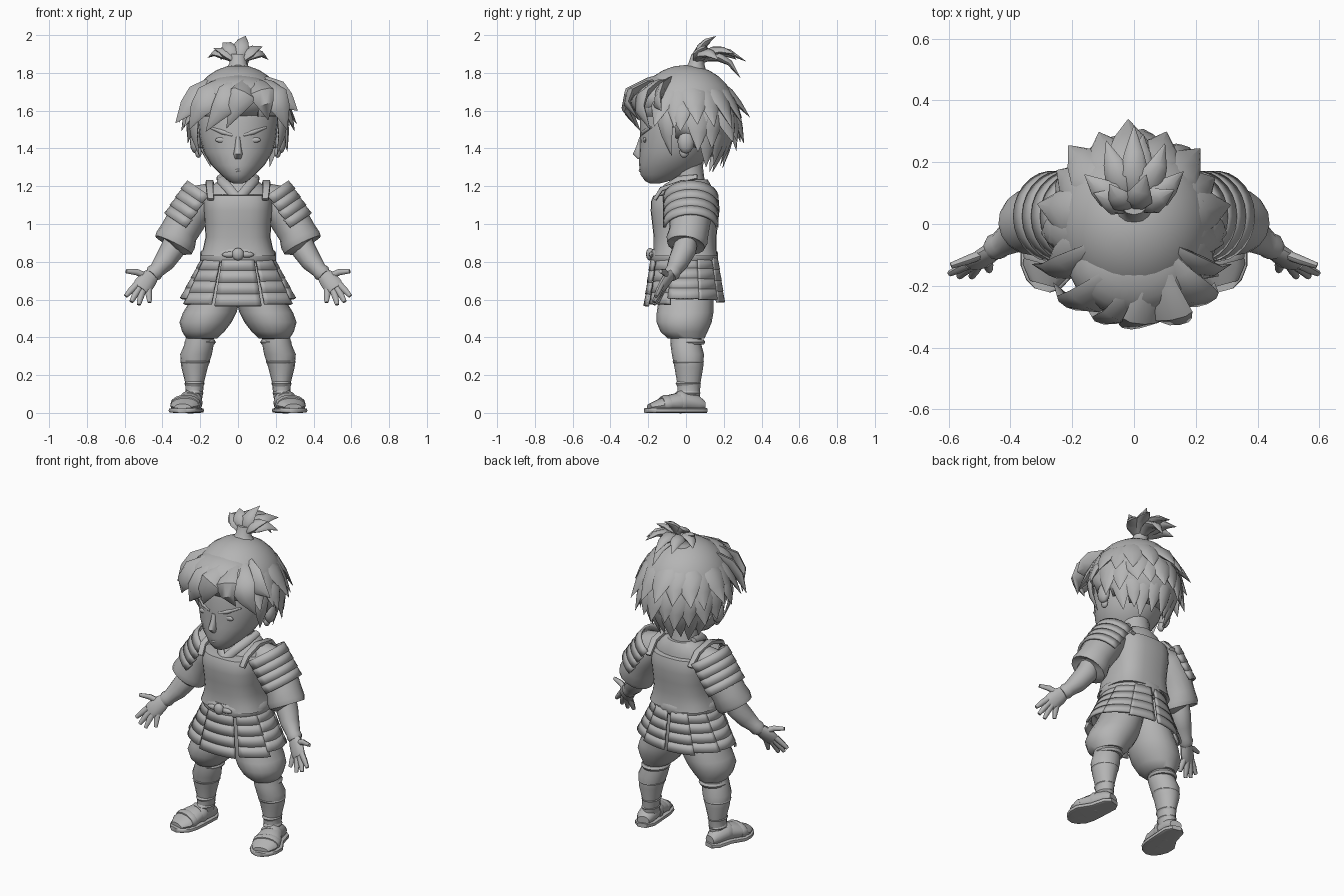
import bpy, bmesh, math, random
from mathutils import Vector as V, Matrix

random.seed(4)
grey = bpy.data.materials.new("clay grey")
grey.diffuse_color = (0.46, 0.46, 0.46, 1)


def loft(bm, pts, n=12, ref=(0, -1, 0), d=None, p=2):
    """Skin rings (x, y, z, side radius, ref radius) along a path, with capped ends."""
    c = [V(q[:3]) for q in pts]
    rings = []
    for i, q in enumerate(pts):
        t = V(d) if d else (c[min(i + 1, len(c) - 1)] - c[max(i - 1, 0)]).normalized()
        s = t.cross(V(ref)).normalized()
        u = s.cross(t)
        ring = []
        for k in range(n):
            a, b = math.cos(k * math.tau / n), math.sin(k * math.tau / n)
            a = math.copysign(abs(a) ** (2 / p), a) * q[3]
            b = math.copysign(abs(b) ** (2 / p), b) * q[4]
            ring.append(bm.verts.new(c[i] + s * a + u * b))
        rings.append(ring)
    for r0, r1 in zip(rings, rings[1:]):
        for k in range(n):
            bm.faces.new((r0[k], r0[k - 1], r1[k - 1], r1[k]))
    bm.faces.new(rings[0])
    bm.faces.new(rings[-1])


def ball(bm, loc, size, seg=12):
    m = Matrix.Translation(loc) @ Matrix.Diagonal((*size, 1))
    bmesh.ops.create_uvsphere(bm, u_segments=seg, v_segments=seg // 2, radius=1, matrix=m)


def sheet(bm, f, nu, nv=1):
    """Grid surface of f(u, v)."""
    g = [[bm.verts.new(f(i / nu, j / nv)) for j in range(nv + 1)] for i in range(nu + 1)]
    for i in range(nu):
        for j in range(nv):
            bm.faces.new((g[i][j], g[i + 1][j], g[i + 1][j + 1], g[i][j + 1]))


def finish(bm, name, mirror=False, thick=0):
    bmesh.ops.recalc_face_normals(bm, faces=bm.faces)
    me = bpy.data.meshes.new(name)
    bm.to_mesh(me)
    bm.free()
    me.materials.append(grey)
    ob = bpy.data.objects.new(name, me)
    bpy.context.collection.objects.link(ob)
    if thick:
        mod = ob.modifiers.new("thickness", 'SOLIDIFY')
        mod.thickness, mod.offset = thick, 0
    if mirror:
        ob.modifiers.new("mirror", 'MIRROR').use_mirror_merge = False


def part(name, pts, mirror=False, **kw):
    bm = bmesh.new()
    loft(bm, pts, **kw)
    finish(bm, name, mirror)


UP = (0, 0, 1)

# Head, neck and face
part("head", [(0, -.165, 1.215, .025, .028), (0, -.155, 1.226, .05, .06), (0, -.115, 1.26, .09, .125),
              (0, -.085, 1.31, .14, .163), (0, -.06, 1.38, .182, .187), (0, -.045, 1.46, .203, .198),
              (0, -.03, 1.55, .213, .213), (0, -.02, 1.65, .2, .2), (0, 0, 1.75, .12, .13)], n=24, d=UP)
part("neck", [(0, .03, 1.14, .1, .09), (0, .02, 1.22, .085, .08), (0, 0, 1.34, .085, .085)], n=16, d=UP)
part("nose", [(0, -.235, 1.46, .012, .012), (0, -.246, 1.41, .016, .018), (0, -.255, 1.37, .024, .028),
              (0, -.242, 1.345, .016, .014)], n=10, d=UP)
part("mouth", [(-.04, -.222, 1.285, .004, .004), (0, -.241, 1.284, .01, .01), (.04, -.222, 1.285, .004, .004)],
     n=8, ref=UP)
part("eyebrow", [(.03, -.238, 1.47, .005, .007), (.085, -.226, 1.487, .009, .012), (.15, -.183, 1.512, .005, .005)],
     True, n=8, ref=UP)
bm = bmesh.new()
ball(bm, (.085, -.218, 1.445), (.036, .01, .015))
finish(bm, "eye", True)
bm = bmesh.new()
ball(bm, (.225, .0, 1.435), (.03, .045, .062))
ball(bm, (.21, -.01, 1.38), (.018, .025, .03))
finish(bm, "ear", True)

# Hair cap with a sloping hairline and a forward swell over the brow
C, R = V((0, 0, 1.57)), V((.25, .265, .262))
bm = bmesh.new()
ball(bm, C, R, 28)
low = [f for f in bm.faces if f.calc_center_median().z < 1.46 - .6 * f.calc_center_median().y]
bmesh.ops.delete(bm, geom=low, context='FACES')
finish(bm, "hair_cap", thick=.02)
bm = bmesh.new()
ball(bm, (0, -.12, 1.665), (.215, .178, .125), 24)
finish(bm, "fringe_volume")


def lock(bm, p0, p1, p2, w, t=.34):
    """Flattened pointed strand along a quadratic curve."""
    p0, p1, p2 = V(p0), V(p1), V(p2)
    pts = []
    for s, k in ((0, .3), (.2, .75), (.45, 1), (.7, .66), (1, .02)):
        q = p0 * (1 - s) ** 2 + p1 * 2 * s * (1 - s) + p2 * s * s
        pts.append((*q, w * k, w * k * t))
    loft(bm, pts, n=8, ref=p1 - (p0 + p2) / 2)


def on_head(phi, el, s):
    a, e = math.radians(phi), math.radians(el)
    return C + V((R.x * math.cos(e) * math.cos(a), R.y * math.cos(e) * math.sin(a), R.z * math.sin(e))) * s


# Shingled back and side hair: angle range, count, base/mid/tip height, tip reach, width
bm = bmesh.new()
for a0, a1, n, e0, e1, e2, s, w in ((-28, 208, 13, 60, 26, -6, 1.25, .078), (16, 164, 10, 28, -2, -29, 1.26, .072),
                                    (28, 152, 8, 5, -28, -57, 1.26, .056)):
    for i in range(n):
        phi = a0 + (a1 - a0) * i / (n - 1)
        j = random.uniform(-4, 4)
        reach = s + (-.04 if i % 2 else .03)
        lock(bm, on_head(phi, e0, .94), on_head(phi + j / 2, e1, 1.03), on_head(phi + j, e2 + 1.5 * j, reach), w)
finish(bm, "back_hair")

# Swept fringe
bm = bmesh.new()
for p0, p1, p2, w in (((.06, -.1, 1.765), (-.04, -.43, 1.7), (-.17, -.24, 1.49), .08),
                      ((0, -.1, 1.765), (-.2, -.36, 1.69), (-.26, -.19, 1.5), .08),
                      ((.07, -.1, 1.765), (.04, -.45, 1.71), (-.06, -.26, 1.51), .072),
                      ((.07, -.1, 1.765), (.14, -.43, 1.71), (.16, -.25, 1.55), .07),
                      ((.08, -.08, 1.765), (.23, -.34, 1.7), (.26, -.19, 1.5), .078),
                      ((-.06, -.04, 1.77), (-.24, -.2, 1.68), (-.33, -.13, 1.535), .078),
                      ((.06, -.04, 1.77), (.23, -.2, 1.69), (.315, -.13, 1.6), .075)):
    lock(bm, p0, p1, p2, w)
finish(bm, "fringe")
bm = bmesh.new()
lock(bm, (.2, -.1, 1.66), (.27, -.13, 1.54), (.205, -.075, 1.36), .048)
lock(bm, (.2, -.02, 1.68), (.27, -.03, 1.6), (.3, -.03, 1.49), .06)
finish(bm, "side_locks", True)

# Topknot
part("topknot_stem", [(0, .04, 1.8, .085, .07), (0, .05, 1.835, .056, .05), (0, .055, 1.85, .046, .042),
                      (0, .07, 1.9, .045, .04)], d=UP)
bm = bmesh.new()
for p1, p2 in (((.01, .06, 1.96), (.04, .16, 1.995)), ((-.04, .06, 1.95), (-.08, .13, 1.96)),
               ((.1, .09, 1.95), (.16, .17, 1.87)), ((-.1, .09, 1.95), (-.16, .16, 1.88)),
               ((.07, .14, 1.96), (.1, .26, 1.9)), ((-.06, .15, 1.96), (-.09, .27, 1.87)),
               ((0, .16, 1.98), (0, .32, 1.86)), ((.02, .2, 1.95), (.03, .29, 1.77)),
               ((.06, .07, 1.93), (.13, .11, 1.94)), ((-.06, .07, 1.92), (-.13, .1, 1.93))):
    lock(bm, (0, .06, 1.85), p1, p2, .048, .5)
finish(bm, "topknot_hair")

# Robe body, crossed collar and breastplate
part("robe_body", [(0, 0, .78, .17, .14), (0, 0, 1, .16, .145), (0, .01, 1.1, .185, .14), (0, .02, 1.17, .18, .12),
                   (0, .03, 1.21, .13, .1), (0, .03, 1.235, .095, .085)], n=20, d=UP)
part("collar", [(.095, .06, 1.25, .02, .012), (.09, -.04, 1.235, .026, .014), (.05, -.11, 1.19, .026, .014),
                (-.015, -.16, 1.11, .026, .014)], True, n=8)
part("breastplate", [(0, -.005, .83, .2, .172), (0, -.005, .87, .185, .166), (0, -.005, .93, .172, .166),
                     (0, -.005, 1, .176, .174), (0, -.005, 1.07, .182, .182), (0, -.005, 1.12, .182, .18),
                     (0, -.003, 1.15, .172, .17), (0, 0, 1.155, .15, .13)], n=28, d=UP, p=2.8)
part("shoulder_strap", [(.145, -.165, 1.13, .018, .01), (.15, -.13, 1.185, .02, .012), (.15, -.02, 1.222, .022, .012),
                        (.15, .1, 1.2, .022, .012), (.145, .165, 1.13, .018, .01)], True, n=8, ref=(0, 0, 1.01), p=4)

# Belt and knot
part("belt", [(0, -.01, .795, .19, .168), (0, -.01, .81, .202, .18), (0, -.01, .85, .2, .178),
              (0, -.01, .868, .185, .165)], n=28, d=UP)
bm = bmesh.new()
ball(bm, (0, -.19, .84), (.032, .022, .034))
for sx in (-1, 1):
    ball(bm, (.045 * sx, -.182, .838), (.04, .014, .016))
finish(bm, "belt_knot")


# Flared armoured skirt with shallow rows
def skirt_panel(name, a0, a1, zb, mirror, lift=0, spread=.1):
    bm = bmesh.new()
    nrow = 4
    for k in range(nrow):
        def f(u, v):
            t = (k + v * 1.06) / (nrow + .06)
            a = math.radians((a0 + a1) / 2 + (a1 - a0) * (u - .5) * (1 + spread * (t - 1)))
            o = lift + .003 * v
            return V(((.19 + .115 * t + o) * math.cos(a), -.008 + (.163 + .037 * t + o) * math.sin(a),
                      .82 + (zb - .82) * t))
        sheet(bm, f, 8)
    finish(bm, name, mirror, .014)


skirt_panel("front_skirt_panel", 247, 293, .565, False, .008, -.05)
skirt_panel("front_side_skirt_panel", 297, 338, .575, True)
skirt_panel("side_skirt_panel", 334, 387, .605, True, -.006)
skirt_panel("back_side_skirt_panel", 22, 60, .6, True)
skirt_panel("back_skirt_panel", 56, 88, .585, True, .006)

# Sleeves and curved shoulder plates
part("sleeve", [(.13, .03, 1.15, .07, .07), (.2, .03, 1.12, .1, .1), (.265, .025, 1.04, .105, .11),
                (.31, .015, .96, .1, .105), (.33, .005, .915, .11, .11), (.342, 0, .888, .108, .1),
                (.345, 0, .885, .07, .07)], True, n=16)
bm = bmesh.new()
for k in range(4):
    def plate(u, v):
        t = math.radians(-85 + 170 * u)
        s = (k + 1.08 * v) * .052
        n = .144 * (math.cos(t) - 1) + .006 * v - .003
        return V((.265 + .56 * s + .83 * n, .025 + .14 * math.sin(t), 1.228 - .83 * s + .56 * n))
    sheet(bm, plate, 12)
finish(bm, "shoulder_plates", True, .014)

# Forearms and hands
part("forearm", [(.325, .005, .93, .06, .06), (.35, -.01, .86, .064, .064), (.39, -.04, .8, .056, .056),
                 (.43, -.065, .755, .042, .042), (.445, -.073, .74, .046, .044), (.46, -.085, .725, .036, .034)], True)
bm = bmesh.new()
loft(bm, [(.445, -.075, .74, .034, .028), (.475, -.1, .71, .05, .026), (.505, -.125, .67, .052, .022),
          (.515, -.135, .655, .04, .016)], n=10)
for b, m, tip in (((.535, -.13, .68), (.565, -.145, .65), (.595, -.16, .618)),
                  ((.52, -.13, .665), (.545, -.15, .625), (.565, -.17, .588)),
                  ((.5, -.125, .66), (.515, -.15, .615), (.525, -.17, .573)),
                  ((.475, -.115, .67), (.472, -.135, .625), (.468, -.15, .585)),
                  ((.47, -.09, .715), (.535, -.115, .745), (.592, -.135, .75))):
    loft(bm, [(*b, .019, .016), (*m, .017, .015), (*tip, .011, .01)], n=8)
finish(bm, "hand", True)

# Baggy trousers
part("trouser_leg", [(.08, 0, .82, .1, .13), (.09, 0, .68, .12, .14), (.12, 0, .6, .13, .145), (.15, -.005, .53, .142, .15),
                     (.172, -.01, .48, .138, .146), (.184, -.01, .43, .112, .125), (.192, 0, .395, .082, .098),
                     (.195, 0, .39, .05, .06)], True, n=20, d=UP)

# Shins with wrapped bands
part("shin", [(.2, 0, .42, .07, .08), (.207, 0, .36, .078, .082), (.222, .01, .31, .084, .085), (.23, .015, .24, .07, .076),
              (.23, .015, .16, .05, .062), (.232, .015, .09, .045, .058), (.245, .01, .05, .05, .06)], True, n=16, d=UP)
bm = bmesh.new()
for x, z, a, b in ((.2, .375, .083, .09), (.227, .27, .079, .083), (.23, .155, .054, .067), (.233, .105, .051, .065)):
    loft(bm, [(x, .012, z - .014, a - .008, b - .008), (x, .012, z, a, b), (x, .012, z + .014, a - .008, b - .008)], n=16, d=UP)
finish(bm, "shin_bands", True)

# Feet and sandals
FWD = (.26, -.966, 0)
part("foot", [(.232, .095, .04, .036, .026), (.238, .06, .05, .052, .046), (.252, -.02, .058, .06, .055),
              (.274, -.09, .05, .078, .046), (.286, -.15, .038, .076, .032), (.293, -.195, .03, .045, .018)],
     True, n=14, ref=UP, d=FWD)
part("sandal_sole", [(.232, .105, .013, .03, .013), (.238, .07, .013, .06, .013), (.252, -.02, .013, .07, .013),
                     (.278, -.1, .013, .092, .013), (.286, -.155, .013, .084, .013), (.293, -.195, .013, .058, .013),
                     (.296, -.215, .013, .026, .013)], True, n=16, ref=UP, d=FWD, p=5)
bm = bmesh.new()
for x, y, z, a, b in ((.252, -.03, .058, .066, .058), (.278, -.11, .047, .083, .046)):
    loft(bm, [(x - .004, y + .022, z, a - .006, b - .002), (x, y, z, a, b + .004), (x + .004, y - .022, z - .002, a - .006, b - .006)],
         n=14, ref=UP, d=FWD)
finish(bm, "sandal_straps", True)

# Smooth shading with sharp creases
for ob in bpy.context.collection.objects:
    ob.select_set(True)
    bpy.context.view_layer.objects.active = ob
bpy.ops.object.shade_smooth_by_angle(angle=math.radians(45))
